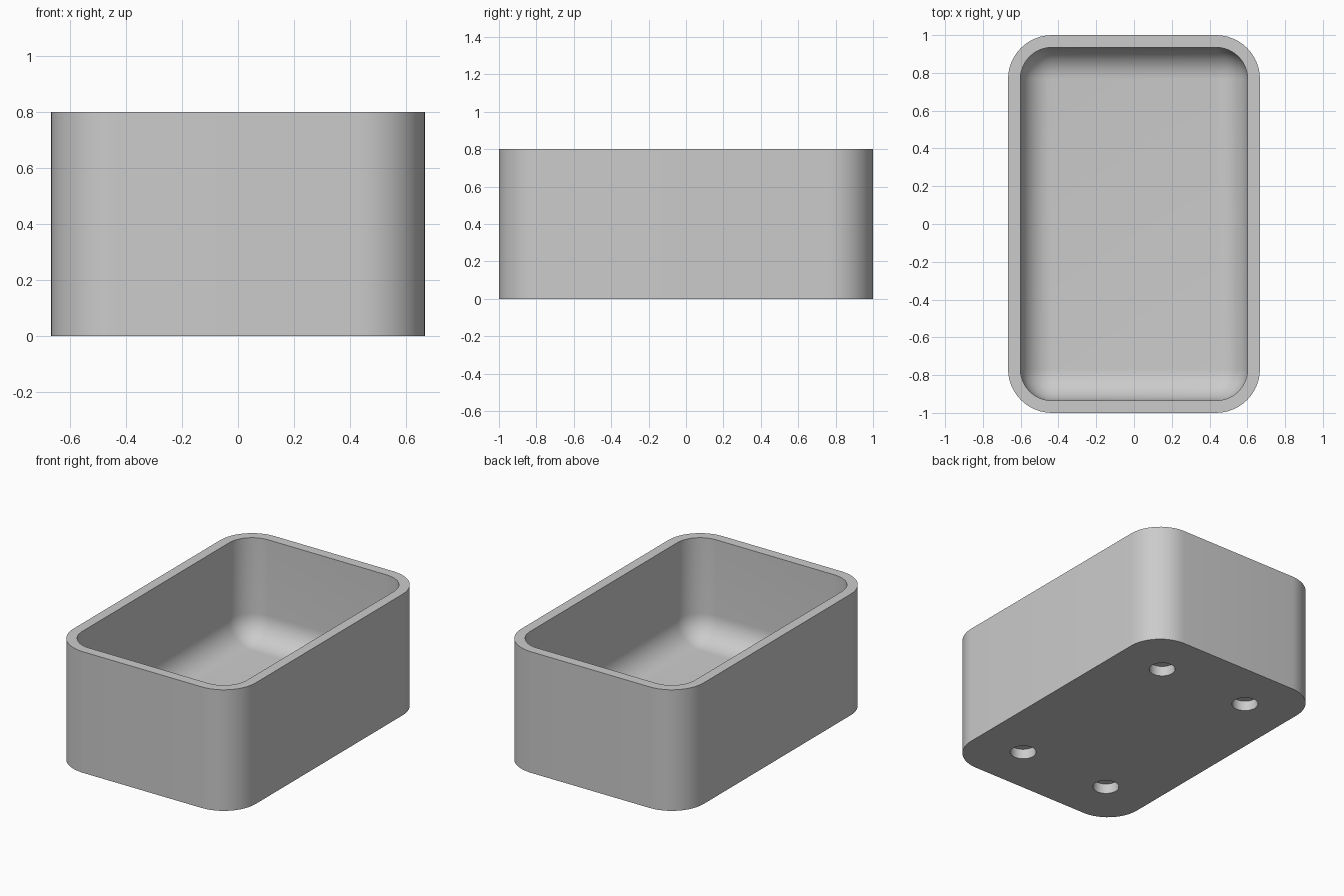
import bpy, bmesh
from math import sin, cos, pi, radians

if "Cube" in bpy.data.objects:
    bpy.data.objects.remove(bpy.data.objects["Cube"])

HALF_X, HALF_Y, HEIGHT = 0.667, 1.0, 0.8
CORNER = 0.233            # outer vertical corner radius
WALL, FLOOR = 0.065, 0.133
FILLET = CORNER - WALL    # inner corner and floor fillet radius
STEPS = 12

grey = bpy.data.materials.new("light grey")
grey.use_nodes = True
colour = (0.6, 0.6, 0.6, 1)
grey.diffuse_color = colour
grey.node_tree.nodes["Principled BSDF"].inputs["Base Color"].default_value = colour


def ring(bm, inset, z):
    """Rounded rectangle, offset inwards from the outer wall."""
    r = CORNER - inset
    verts = []
    for k, (sx, sy) in enumerate([(1, 1), (-1, 1), (-1, -1), (1, -1)]):
        for i in range(STEPS + 1):
            a = (k + i / STEPS) * pi / 2
            verts.append(bm.verts.new((sx * (HALF_X - CORNER) + r * cos(a),
                                       sy * (HALF_Y - CORNER) + r * sin(a), z)))
    return verts


def finish(bm, name):
    bmesh.ops.remove_doubles(bm, verts=bm.verts, dist=1e-5)
    bmesh.ops.recalc_face_normals(bm, faces=bm.faces)
    mesh = bpy.data.meshes.new(name)
    bm.to_mesh(mesh)
    bm.free()
    mesh.materials.append(grey)
    obj = bpy.data.objects.new(name, mesh)
    bpy.context.collection.objects.link(obj)
    return obj


# Open tray: outer wall, flat rim, inner wall and filleted floor
profile = [(0, 0), (0, HEIGHT), (WALL, HEIGHT)]
for i in range(STEPS + 1):
    a = i / STEPS * pi / 2
    profile.append((WALL + FILLET * (1 - cos(a)), FLOOR + FILLET * (1 - sin(a))))

bm = bmesh.new()
rings = [ring(bm, inset, z) for inset, z in profile]
for low, high in zip(rings, rings[1:]):
    for i in range(len(low)):
        j = (i + 1) % len(low)
        bm.faces.new((low[i], low[j], high[j], high[i]))
bm.faces.new(rings[0])
bm.faces.new([rings[-1][k * (STEPS + 1)] for k in range(4)])
tray = finish(bm, "tray")

# Four blind round holes in the underside
HOLE_X, HOLE_Y, HOLE_R, HOLE_DEPTH = 0.333, 0.667, 0.08, 0.067
bm = bmesh.new()
for sx in (-1, 1):
    for sy in (-1, 1):
        made = bmesh.ops.create_cone(bm, cap_ends=True, segments=32, radius1=HOLE_R,
                                     radius2=HOLE_R, depth=2 * HOLE_DEPTH)
        bmesh.ops.translate(bm, verts=made["verts"], vec=(sx * HOLE_X, sy * HOLE_Y, 0))
cutter = finish(bm, "hole_cutter")
cutter.hide_render = True

cut = tray.modifiers.new("holes", "BOOLEAN")
cut.operation = "DIFFERENCE"
cut.solver = "EXACT"
cut.object = cutter
bpy.ops.object.select_all(action="DESELECT")
bpy.context.view_layer.objects.active = tray
tray.select_set(True)
bpy.ops.object.modifier_apply(modifier=cut.name)
bpy.data.objects.remove(cutter)
bpy.ops.object.shade_smooth_by_angle(angle=radians(30))
